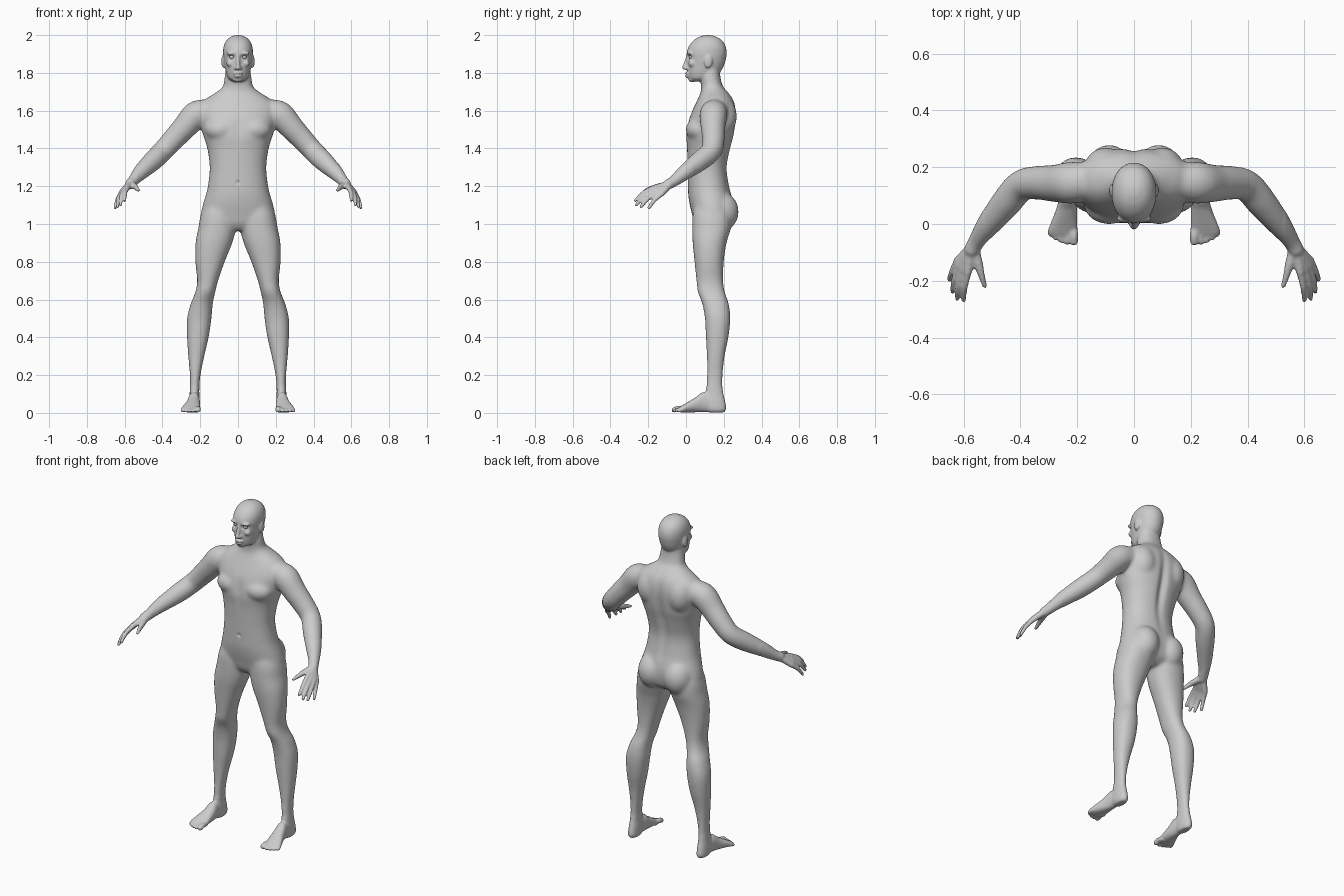
import bpy, bmesh, math
from mathutils import Vector, Matrix

bm = bmesh.new()
SIDES = (1, -1)


def spline(rows, steps=5):
    """Catmull-Rom through rows of numbers."""
    out = []
    for i in range(len(rows) - 1):
        p0, p1 = rows[max(i - 1, 0)], rows[i]
        p2, p3 = rows[i + 1], rows[min(i + 2, len(rows) - 1)]
        for k in range(steps):
            t = k / steps
            out.append([0.5 * (2 * b + (c - a) * t + (2 * a - 5 * b + 4 * c - d) * t * t
                               + (3 * b - a - 3 * c + d) * t ** 3)
                        for a, b, c, d in zip(p0, p1, p2, p3)])
    return out + [list(rows[-1])]


def skin(rings):
    loops = [[bm.verts.new(p) for p in r] for r in rings]
    for a, b in zip(loops, loops[1:]):
        for i in range(len(a)):
            j = (i + 1) % len(a)
            bm.faces.new((a[i], a[j], b[j], b[i]))
    bm.faces.new(loops[0][::-1])
    bm.faces.new(loops[-1])


def loft(rows, place, power=0.9, n=32):
    """Rounded sections: rows of (t, u0, u1, v0, v1)."""
    rings = []
    for t, u0, u1, v0, v1 in spline(rows):
        ring = []
        for i in range(n):
            c, s = math.cos(math.tau * i / n), math.sin(math.tau * i / n)
            u = (u0 + u1) / 2 + (u1 - u0) / 2 * math.copysign(abs(c) ** power, c)
            v = (v0 + v1) / 2 + (v1 - v0) / 2 * math.copysign(abs(s) ** power, s)
            ring.append(place(t, u, v))
        rings.append(ring)
    skin(rings)


def tube(rows, s=1, n=16):
    """Round limb along rows of (x, y, z, radius), with ball ends."""
    pts = spline(rows)
    rings = []
    for i, (x, y, z, r) in enumerate(pts):
        a, b = pts[max(i - 1, 0)], pts[min(i + 1, len(pts) - 1)]
        d = Vector(b[:3]) - Vector(a[:3])
        e = d.cross(Vector((0.3, 0.2, 1))).normalized()
        f = d.cross(e).normalized()
        ring = []
        for k in range(n):
            w = math.tau * k / n
            p = Vector((x, y, z)) + (e * math.cos(w) + f * math.sin(w)) * r
            ring.append((p.x * s, p.y, p.z))
        rings.append(ring)
    skin(rings)
    for x, y, z, r in (rows[0], rows[-1]):
        ball((x * s, y, z), (r, r, r))


def ball(c, r):
    bmesh.ops.create_uvsphere(bm, u_segments=20, v_segments=12, radius=1,
                              matrix=Matrix.Translation(c) @ Matrix.Diagonal((*r, 1)))


# torso and neck: z, half width, front y, back y
torso = [(.965, .05, .07, .19), (1.0, .15, .045, .235), (1.05, .193, .032, .25),
         (1.1, .187, .02, .252), (1.15, .172, .012, .243), (1.2, .16, .01, .23),
         (1.3, .15, .008, .218), (1.4, .163, .005, .237), (1.47, .185, .0, .255),
         (1.55, .203, .014, .265), (1.6, .21, .033, .265), (1.64, .195, .052, .258),
         (1.67, .16, .066, .245), (1.7, .112, .078, .222), (1.73, .08, .08, .196),
         (1.78, .07, .075, .182), (1.84, .06, .08, .18)]
loft([(z, -w, w, a, b) for z, w, a, b in torso], lambda t, u, v: (u, v, t))

# head: z, half width, front y, back y
head = [(1.754, .024, .035, .09), (1.77, .05, .017, .14), (1.80, .063, .01, .178),
        (1.84, .071, .008, .202), (1.88, .077, .008, .213), (1.905, .079, .004, .216),
        (1.935, .077, .012, .212), (1.965, .066, .033, .197), (1.988, .044, .064, .168),
        (2.0, .015, .1, .13)]
loft([(z, -w, w, a, b) for z, w, a, b in head], lambda t, u, v: (u, v, t), 0.95)

# nose, lips and chin
tube([(0, .008, 1.888, .009), (0, .001, 1.86, .010), (0, -.008, 1.828, .013)])
ball((0, .006, 1.797), (.026, .014, .008))
ball((0, .008, 1.783), (.022, .014, .008))
ball((0, .032, 1.768), (.028, .02, .018))

leg = [(1.12, .03, .165, .05, .22), (1.05, .008, .197, .035, .24),
       (.98, .01, .21, .033, .238), (.9, .03, .225, .035, .215), (.8, .07, .226, .045, .2),
       (.7, .105, .216, .055, .197), (.64, .12, .226, .062, .206), (.58, .133, .25, .085, .226),
       (.5, .14, .27, .1, .235), (.4, .155, .27, .105, .225), (.3, .178, .264, .11, .205),
       (.2, .198, .255, .11, .195), (.12, .205, .255, .105, .195), (.06, .202, .26, .09, .208),
       (.02, .203, .26, .1, .213), (.002, .21, .25, .12, .2)]
foot = [(.19, .21, .252, .006, .06), (.1, .203, .262, .004, .11), (.05, .2, .275, .003, .082),
        (0, .199, .295, .002, .052), (-.025, .2, .302, .002, .037), (-.04, .205, .295, .006, .028)]
arm = [(.18, .15, 1.59, .07), (.225, .145, 1.575, .074), (.28, .143, 1.515, .066),
       (.34, .145, 1.45, .06), (.397, .135, 1.388, .056), (.45, .075, 1.335, .054),
       (.51, .0, 1.278, .043), (.553, -.06, 1.23, .03), (.57, -.09, 1.212, .028)]
# knuckle, middle joint, tip
fingers = [((.585, -.17, 1.192), (.597, -.225, 1.165), (.6, -.267, 1.125)),
           ((.602, -.162, 1.18), (.618, -.222, 1.147), (.622, -.262, 1.102)),
           ((.615, -.148, 1.17), (.633, -.2, 1.135), (.638, -.238, 1.092)),
           ((.622, -.13, 1.158), (.64, -.168, 1.125), (.65, -.195, 1.086))]
# root x, tip x, tip y, radius
toes = [(.214, .212, -.062, .015), (.236, .236, -.064, .0105), (.255, .257, -.058, .01),
        (.272, .276, -.049, .01), (.288, .294, -.036, .0095)]

for s in SIDES:
    loft(leg, lambda t, u, v: (u * s, v, t))
    loft(foot, lambda t, u, v: (u * s, t, v))
    tube(arm, s, 24)
    # palm, fingers and thumb
    for k, m, t in fingers:
        tube([(.572, -.085, 1.212, .02), (*k, .0145)], s)
        tube([(*k, .0135), (*m, .0115), (*t, .0095)], s)
    tube([(.563, -.09, 1.208, .02), (.545, -.15, 1.198, .016), (.522, -.222, 1.177, .0105)], s)
    for x0, x1, y, r in toes:
        tube([(x0, -.01, .018, r), (x1, y * .6, r + .008, r), (x1, y, r + .001, r)], s)
    # chest muscle, shoulder blade, buttock
    ball((.088 * s, .07, 1.5), (.09, .072, .065))
    ball((.1 * s, .2, 1.57), (.075, .07, .1))
    ball((.087 * s, .185, 1.065), (.085, .095, .105))
    # ear, brow, cheek and nostril
    ball((.079 * s, .118, 1.86), (.009, .022, .035))
    ball((.032 * s, .02, 1.903), (.03, .016, .01))
    ball((.042 * s, .032, 1.85), (.02, .02, .018))
    ball((.012 * s, .002, 1.825), (.009, .013, .009))

bmesh.ops.recalc_face_normals(bm, faces=bm.faces)
mesh = bpy.data.meshes.new("body")
bm.to_mesh(mesh)
bm.free()
body = bpy.data.objects.new("body", mesh)
bpy.context.collection.objects.link(body)

# fuse all parts into one skin
mod = body.modifiers.new("fuse", 'REMESH')
mod.mode = 'VOXEL'
mod.voxel_size = 0.0055
fused = bpy.data.meshes.new_from_object(body.evaluated_get(bpy.context.evaluated_depsgraph_get()))
body.modifiers.clear()
body.data = fused

bm = bmesh.new()
bm.from_mesh(fused)
# blend large forms strongly, small features lightly
large = [v for v in bm.verts if abs(v.co.x) < .53 and .13 < v.co.z < 1.74]
for verts, count in ((large, 22), (bm.verts[:], 3)):
    for _ in range(count):
        bmesh.ops.smooth_vert(bm, verts=verts, factor=0.5,
                              use_axis_x=True, use_axis_y=True, use_axis_z=True)
# soft hollows: centre, radii, push along y
hollows = [((.032, .01, 1.884), (.017, .03, .010), .011),   # eye socket
           ((0, .25, 1.43), (.024, .06, .19), -.018),       # spine
           ((0, .0, 1.5), (.022, .05, .07), .006),          # breastbone
           ((0, .01, 1.22), (.009, .03, .009), .007),       # navel
           ((0, -.005, 1.79), (.024, .025, .004), .005)]    # mouth
for v in bm.verts:
    p = (abs(v.co.x), v.co.y, v.co.z)
    for c, r, push in hollows:
        v.co.y += push * math.exp(-sum(((a - b) / q) ** 2 for a, b, q in zip(p, c, r)))
for f in bm.faces:
    f.smooth = True
bm.to_mesh(fused)
bm.free()

# eyes
for s in SIDES:
    bpy.ops.mesh.primitive_uv_sphere_add(segments=20, ring_count=12, radius=.013,
                                         location=(.032 * s, .029, 1.884))
    bpy.context.object.name = "eye"
    bpy.ops.object.shade_smooth()
